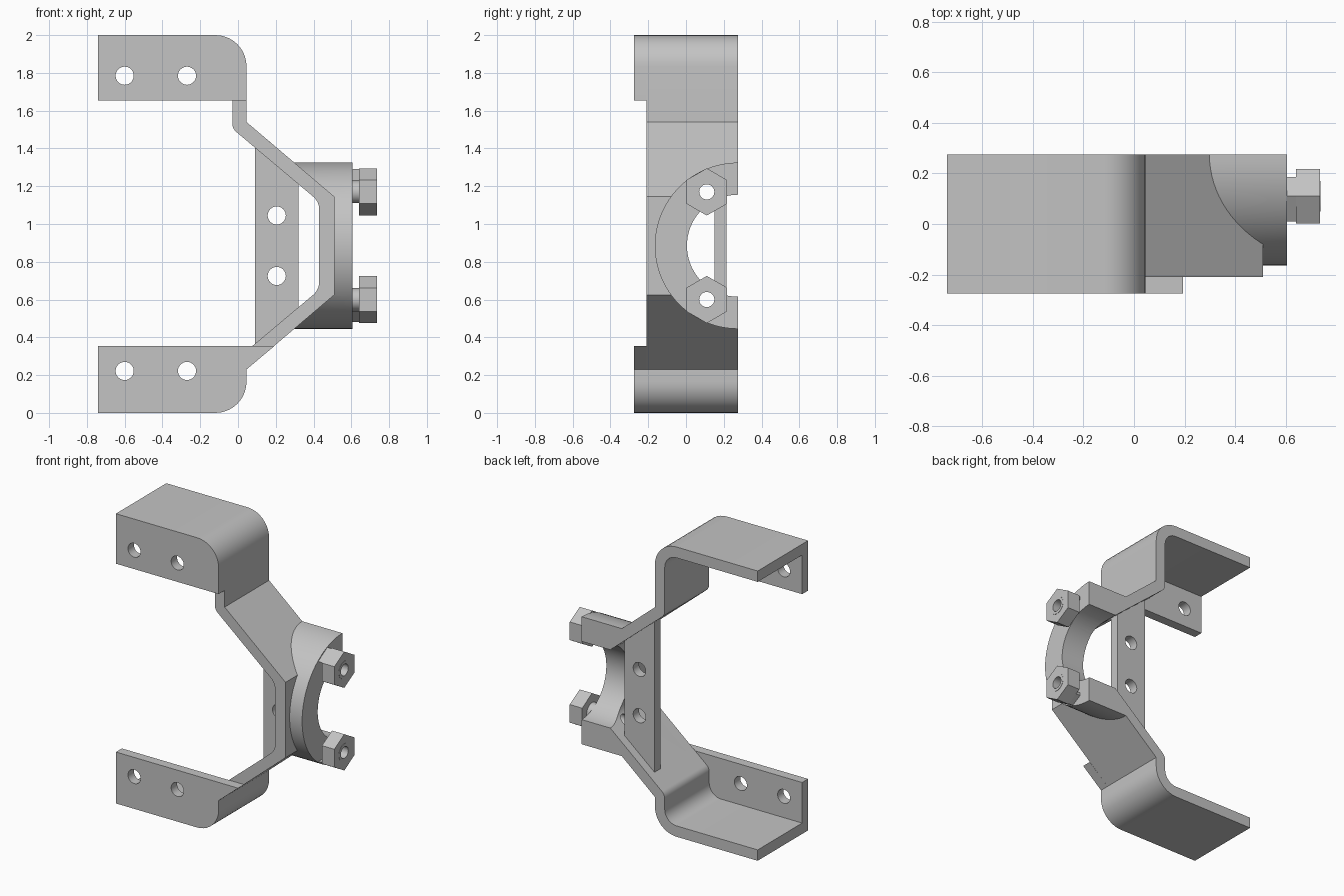
import bpy, bmesh, math
from mathutils import Vector

if "Cube" in bpy.data.objects:
    bpy.data.objects.remove(bpy.data.objects["Cube"])

steel = bpy.data.materials.new("grey_steel")
steel.use_nodes = True
GREY = (0.55, 0.55, 0.55, 1)
steel.diffuse_color = GREY
steel.node_tree.nodes["Principled BSDF"].inputs["Base Color"].default_value = GREY

BACK = 0.275      # rear face of the bracket
STEP = -0.21      # front edge of the strip
FRONT = -0.275    # front face of the side flanges
MID = 0.885       # height of the clamp axis


def outline(points, steps=10):
    """Polygon whose corners given as (a, b, radius) are rounded."""
    out = []
    for i, p in enumerate(points):
        c = Vector(p[:2])
        if len(p) < 3:
            out.append(c)
            continue
        u = (Vector(points[i - 1][:2]) - c).normalized()
        v = (Vector(points[(i + 1) % len(points)][:2]) - c).normalized()
        half = u.angle(v) / 2
        centre = c + (u + v).normalized() * p[2] / math.sin(half)
        reach = p[2] / math.tan(half)
        a, b = c + u * reach - centre, c + v * reach - centre
        turn = math.pi - 2 * half
        for k in range(steps + 1):
            t = k / steps
            out.append(centre + (a * math.sin((1 - t) * turn) + b * math.sin(t * turn)) / math.sin(turn))
    return out


def prism(name, pts, lo, hi, axis):
    """Extrude (x, z) points along y, or (y, z) points along x."""
    bm = bmesh.new()
    place = (lambda p, d: (p[0], d, p[1])) if axis == "Y" else (lambda p, d: (d, p[0], p[1]))
    face = bm.faces.new([bm.verts.new(place(p, lo)) for p in pts])
    ext = bmesh.ops.extrude_face_region(bm, geom=[face])
    vec = (0, hi - lo, 0) if axis == "Y" else (hi - lo, 0, 0)
    bmesh.ops.translate(bm, vec=vec, verts=[g for g in ext["geom"] if isinstance(g, bmesh.types.BMVert)])
    bmesh.ops.recalc_face_normals(bm, faces=bm.faces)
    mesh = bpy.data.meshes.new(name)
    bm.to_mesh(mesh)
    bm.free()
    mesh.materials.append(steel)
    ob = bpy.data.objects.new(name, mesh)
    bpy.context.collection.objects.link(ob)
    return ob


def ring(a, b, r, n=40, start=0.0):
    return [(a + r * math.cos(start + math.tau * k / n), b + r * math.sin(start + math.tau * k / n)) for k in range(n)]


def combine(ob, other, operation):
    mod = ob.modifiers.new(operation, "BOOLEAN")
    mod.object, mod.operation, mod.solver = other, operation, "EXACT"
    bpy.context.view_layer.objects.active = ob
    bpy.ops.object.modifier_apply(modifier=mod.name)
    bpy.data.objects.remove(other)


def drill(ob, a, b, r, lo, hi, axis, n=32):
    combine(ob, prism("cutter", ring(a, b, r, n), lo, hi, axis), "DIFFERENCE")


def flip(z):
    return 2 * MID - z


# bent strip: outer edge downwards, inner edge back up
bracket = prism("bent_bracket", outline([
    (-0.74, 2), (0.045, 2, 0.165), (0.045, 1.54), (0.51, 1.145),
    (0.51, flip(1.145)), (0.045, flip(1.54)), (0.045, 0, 0.165), (-0.74, 0),
    (-0.74, 0.075), (-0.03, 0.075, 0.09), (-0.03, flip(1.505), 0.06), (0.43, flip(1.118), 0.09),
    (0.43, 1.118, 0.09), (-0.03, 1.505, 0.06), (-0.03, 1.925, 0.09), (-0.74, 1.925)]),
    STEP, BACK, "Y")

# side flanges with two holes each
upper = prism("upper_flange", outline([(-0.74, 2), (0.045, 2, 0.165), (0.045, 1.655), (-0.74, 1.655)]),
              FRONT, STEP, "Y")
lower = prism("lower_flange", outline([(-0.74, 0), (0.045, 0, 0.165), (0.045, 0.23),
                                       (0.194, 0.355), (-0.74, 0.355)]), FRONT, STEP, "Y")
for flange, z in ((upper, 1.785), (lower, 0.222)):
    for x in (-0.6, -0.27):
        drill(flange, x, z, 0.048, -0.4, 0, "Y")
    combine(bracket, flange, "UNION")

# half-round clamp body, trimmed to begin inside the strip
half_disc = [(BACK - 0.44 * math.sin(math.pi * k / 48), MID + 0.44 * math.cos(math.pi * k / 48)) for k in range(49)]
clamp = prism("clamp", half_disc, 0.1, 0.605, "X")
combine(clamp, prism("cutter", [(-0.2, 1.7), (0.01, 1.52), (0.475, 1.13), (0.475, flip(1.13)),
                                (0.01, flip(1.52)), (-0.2, flip(1.7))], -1, 1, "Y"), "DIFFERENCE")
combine(bracket, clamp, "UNION")

# shaft bore and bolt holes
drill(bracket, BACK, MID, 0.27, 0.1, 0.8, "X", 72)
for z in (1.17, flip(1.17)):
    drill(bracket, 0.11, z, 0.04, 0.1, 0.8, "X")

# web plate across the inside of the bend
web = prism("web_plate", [(0.09, 1.404), (0.32, 1.211), (0.32, flip(1.211)), (0.09, flip(1.404))],
            0.152, 0.215, "Y")
for z in (1.045, 0.725):
    drill(web, 0.205, z, 0.048, 0, 0.4, "Y")

parts = [bracket, web]

# hexagonal nuts on short sleeves, each with a small outer lip
for label, z, side in (("upper", 1.17, 1), ("lower", flip(1.17), -1)):
    nut = prism(label + "_nut", ring(0.11, z, 0.125, 6, math.pi / 6), 0.64, 0.735, "X")
    sleeve = prism(label + "_sleeve", ring(0.11, z, 0.06), 0.605, 0.737, "X")
    for ob in (nut, sleeve):
        drill(ob, 0.11, z, 0.04 if ob is sleeve else 0.058, 0.5, 0.8, "X")
    lip = prism(label + "_lip", [(0.01, z + 0.06 * side), (0.11, z + 0.12 * side),
                                 (0.185, z + 0.08 * side), (0.185, z + 0.06 * side)], 0.605, 0.64, "X")
    parts += [nut, sleeve, lip]

# smooth the bends and bores, keep edges sharp
bpy.ops.object.select_all(action="DESELECT")
for ob in parts:
    ob.select_set(True)
bpy.context.view_layer.objects.active = bracket
bpy.ops.object.shade_smooth_by_angle(angle=math.radians(25))
